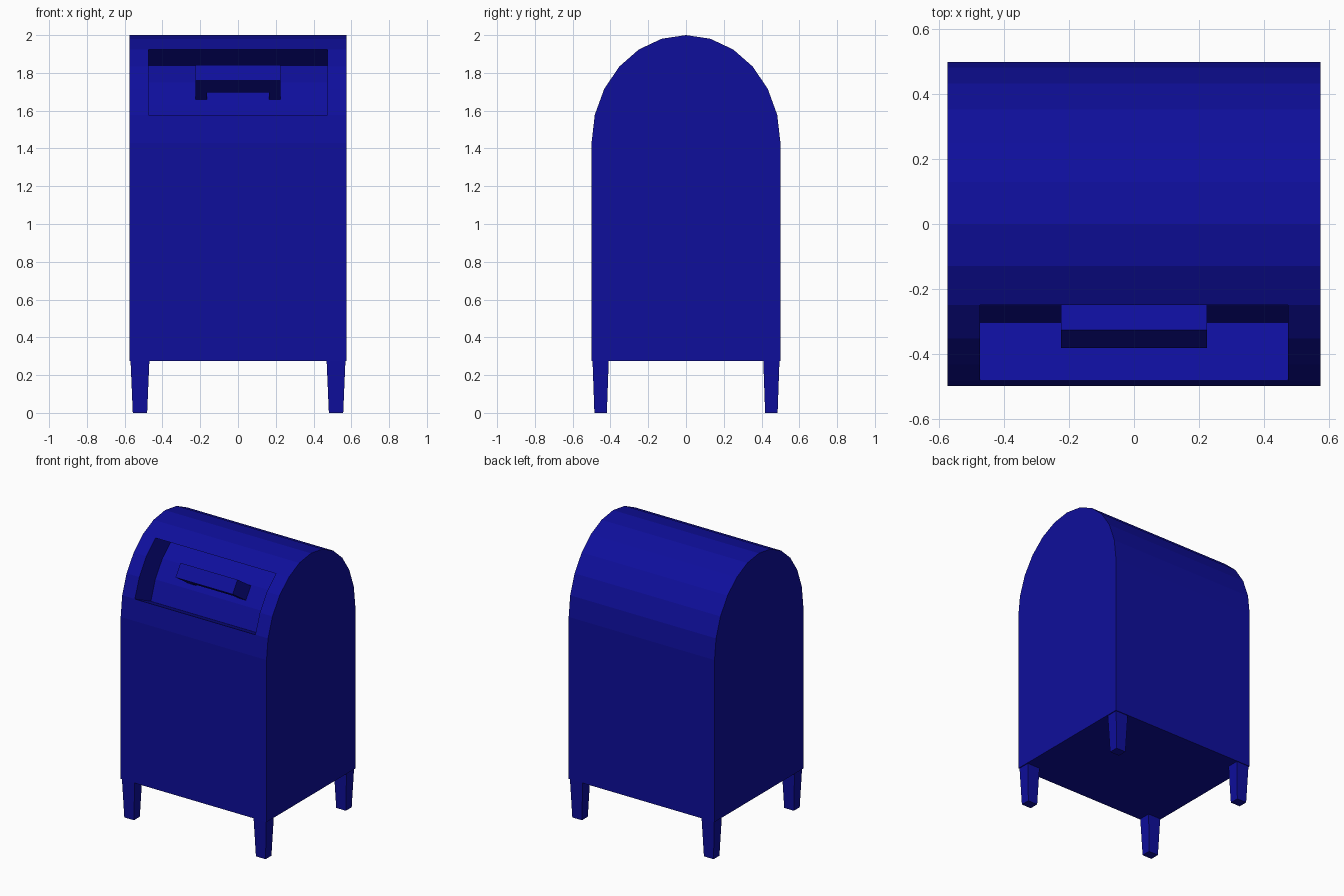
import bpy, bmesh, math
from mathutils import Vector

if "Cube" in bpy.data.objects:
    bpy.data.objects.remove(bpy.data.objects["Cube"], do_unlink=True)

# Single painted-metal colour
paint = bpy.data.materials.new("dark_blue_paint")
paint.use_nodes = True
colour = (0.0045, 0.0045, 0.33, 1)
paint.diffuse_color = colour
for node in paint.node_tree.nodes:
    if node.type == "BSDF_PRINCIPLED":
        node.inputs["Base Color"].default_value = colour
        node.inputs["Roughness"].default_value = 0.6


def finish(bm, name):
    bmesh.ops.recalc_face_normals(bm, faces=bm.faces[:])
    mesh = bpy.data.meshes.new(name)
    bm.to_mesh(mesh)
    bm.free()
    mesh.materials.append(paint)
    obj = bpy.data.objects.new(name, mesh)
    bpy.context.collection.objects.link(obj)
    return obj


# Body: arched profile swept over four columns, with end caps
BASE, SPRING, TOP = 0.275, 1.43, 2.0
HALF_W, HALF_D, SLOT_W = 0.575, 0.5, 0.475
STEPS = 12
arc = [(-HALF_D * math.cos(math.pi * i / STEPS),
        SPRING + (TOP - SPRING) * math.sin(math.pi * i / STEPS))
       for i in range(STEPS + 1)]
profile = [(-HALF_D, BASE)] + arc + [(HALF_D, BASE)]

bm = bmesh.new()
columns = [[bm.verts.new((x, y, z)) for y, z in profile]
           for x in (-HALF_W, -SLOT_W, SLOT_W, HALF_W)]
slot_faces = []
count = len(profile)
for c in range(3):
    a, b = columns[c], columns[c + 1]
    for i in range(count):
        j = (i + 1) % count
        face = bm.faces.new((a[i], b[i], b[j], a[j]))
        if c == 1 and 2 <= i <= 4:
            slot_faces.append(face)
bm.faces.new(columns[0])
bm.faces.new(columns[3])
bmesh.ops.recalc_face_normals(bm, faces=bm.faces[:])

# Mail slot: three front bands of the arch pushed inward
result = bmesh.ops.extrude_face_region(bm, geom=slot_faces)
moved = [g for g in result["geom"] if isinstance(g, bmesh.types.BMVert)]
bmesh.ops.translate(bm, verts=moved, vec=(0, 0.18, -0.085))
leftover = [f for f in slot_faces if f.is_valid]
if leftover:
    bmesh.ops.delete(bm, geom=leftover, context="FACES_ONLY")
finish(bm, "body")

# Handle: U outline standing out of the slot's middle band
out = Vector((0, -0.83, 0.556))
along = Vector((0, 0.556, 0.83))
origin = Vector((0, -0.233, 1.66))
half = [(0.165, 0.065), (0.165, -0.02), (0.225, -0.02), (0.225, 0.18)]
outline = half + [(-x, d) for x, d in reversed(half)]
bm = bmesh.new()
u_face = bm.faces.new([bm.verts.new(origin + Vector((x, 0, 0)) + out * d)
                       for x, d in outline])
result = bmesh.ops.extrude_face_region(bm, geom=[u_face], use_keep_orig=True)
moved = [g for g in result["geom"] if isinstance(g, bmesh.types.BMVert)]
bmesh.ops.translate(bm, verts=moved, vec=along * 0.1)
finish(bm, "slot_handle")

# Legs: four tapered posts
for sx, side in ((-1, "right"), (1, "left")):
    for sy, end in ((-1, "front"), (1, "back")):
        bm = bmesh.new()
        bmesh.ops.create_cube(bm, size=1)
        for v in bm.verts:
            top = v.co.z > 0
            v.co.x = sx * 0.519 + v.co.x * (0.1 if top else 0.076)
            v.co.y = sy * 0.452 + v.co.y * (0.086 if top else 0.066)
            v.co.z = BASE + 0.005 if top else 0
        finish(bm, f"{end}_{side}_leg")
